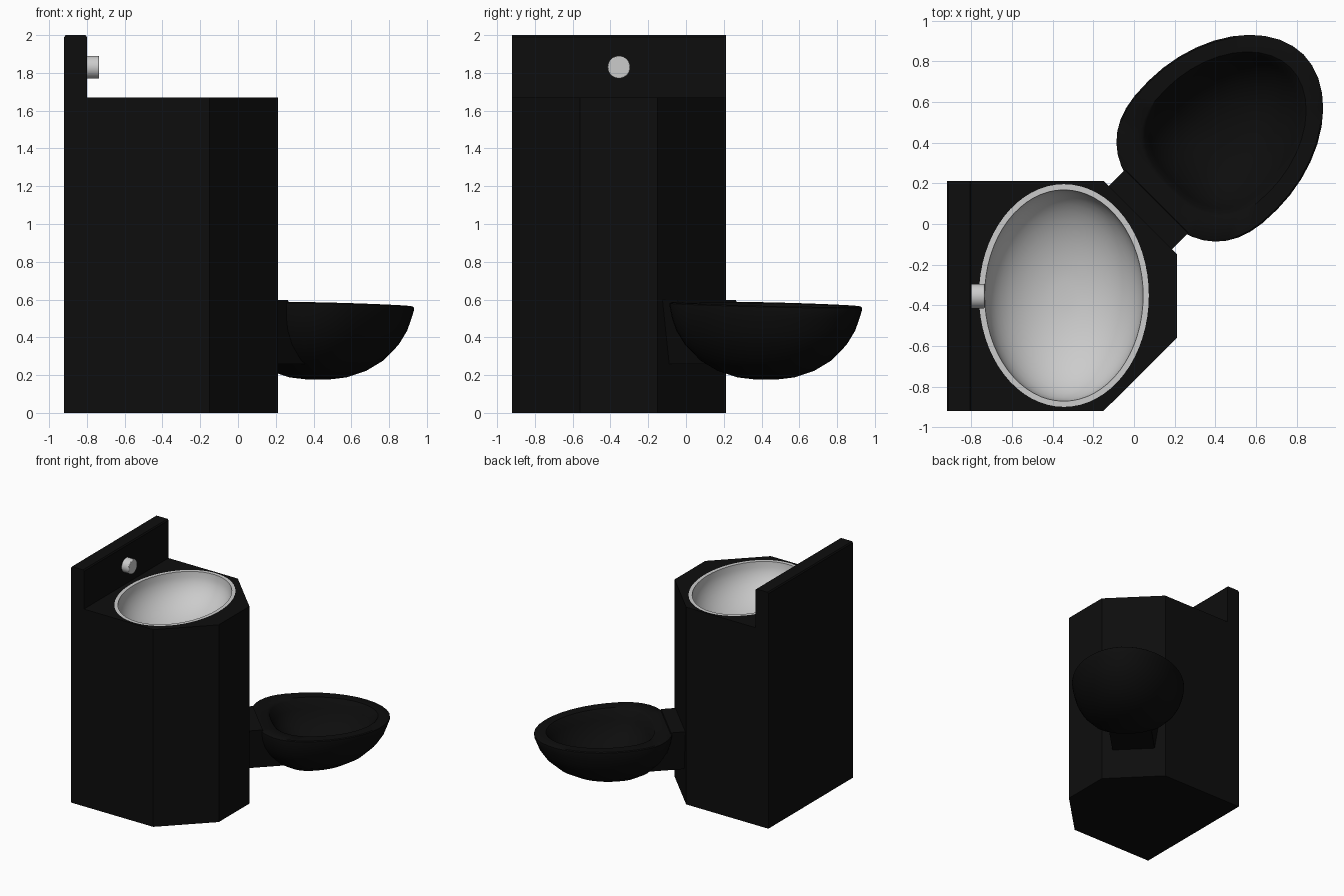
import bpy, bmesh
from math import cos, sin, pi, sqrt
from mathutils import Vector

if "Cube" in bpy.data.objects:
    bpy.data.objects.remove(bpy.data.objects["Cube"])

dark = bpy.data.materials.new("dark_finish")
dark.diffuse_color = (0.004, 0.004, 0.004, 1)
dark.use_nodes = True
dark.node_tree.nodes["Principled BSDF"].inputs["Base Color"].default_value = dark.diffuse_color


def finish(name, bm, mat=None, angle=None):
    me = bpy.data.meshes.new(name)
    bm.to_mesh(me)
    bm.free()
    ob = bpy.data.objects.new(name, me)
    bpy.context.collection.objects.link(ob)
    if mat:
        me.materials.append(mat)
    if angle:
        bpy.ops.object.select_all(action='DESELECT')
        ob.select_set(True)
        bpy.context.view_layer.objects.active = ob
        bpy.ops.object.shade_smooth_by_angle(angle=angle)
    return ob


def loft(name, rings, mat=None, start_cap=False, angle=0.7):
    """Skin a list of closed rings and cap the end (and optionally the start)."""
    bm = bmesh.new()
    rows = [[bm.verts.new(p) for p in r] for r in rings]
    n = len(rows[0])
    for a, b in zip(rows, rows[1:]):
        for j in range(n):
            k = (j + 1) % n
            bm.faces.new((a[j], a[k], b[k], b[j]))
    bm.faces.new(rows[-1])
    if start_cap:
        bm.faces.new(rows[0][::-1])
    return finish(name, bm, mat, angle)


def ellipse(grow, scale, z, n=64):
    return [Vector((-0.345 + (0.39 + grow) * scale * cos(2 * pi * i / n),
                    -0.352 + (0.52 + grow) * scale * sin(2 * pi * i / n), z))
            for i in range(n)]


def diag(a, b, z):
    """Point a along and b across the diagonal axis of the bowl."""
    return Vector(((a - b) / sqrt(2), (a + b) / sqrt(2), z))


# cabinet: clipped-corner column with an oval hole in its deck
H = 1.67
LIP = 0.028
plan = [(-0.80, -0.92), (-0.15, -0.92), (0.212, -0.56), (0.212, -0.15),
        (-0.15, 0.212), (-0.80, 0.212)]
bm = bmesh.new()
low = [bm.verts.new((x, y, 0)) for x, y in plan]
top = [bm.verts.new((x, y, H)) for x, y in plan]
bm.faces.new(low[::-1])
for i in range(5):
    bm.faces.new((low[i], low[i + 1], top[i + 1], top[i]))
hole = [bm.verts.new(p) for p in ellipse(LIP, 1, H)]
edges = []
for ring in (top, hole):
    for i in range(len(ring)):
        pair = (ring[i], ring[(i + 1) % len(ring)])
        edges.append(bm.edges.get(pair) or bm.edges.new(pair))
bmesh.ops.triangle_fill(bm, use_beauty=True, edges=edges, normal=(0, 0, 1))
bm.normal_update()
for f in bm.faces:
    if f.calc_center_median().z > H - 0.001 and f.normal.z < 0:
        f.normal_flip()
finish("cabinet", bm, dark)

# backsplash: tall panel with slightly eased top edges
prof = [(-0.92, 0), (-0.80, 0), (-0.80, 1.99), (-0.808, 2.0),
        (-0.912, 2.0), (-0.92, 1.99)]
loft("backsplash", [[Vector((x, y, z)) for x, z in prof] for y in (-0.92, 0.212)],
     dark, True, None)
for f in bpy.data.objects["backsplash"].data.polygons:
    f.use_smooth = False
me = bpy.data.objects["backsplash"].data
bm = bmesh.new()
bm.from_mesh(me)
bmesh.ops.recalc_face_normals(bm, faces=bm.faces)
bm.to_mesh(me)
bm.free()

# wash basin: flat lip and a rounded oval hollow
rings = [ellipse(LIP, 1, H), ellipse(0, 1, H)]
for i in range(1, 12):
    t = i / 12 * pi / 2
    rings.append(ellipse(0, cos(t), H - 0.008 - 0.30 * sin(t)))
loft("wash_basin", rings)

# push button on the backsplash
bpy.ops.mesh.primitive_cylinder_add(vertices=32, radius=0.06, depth=0.07,
                                    location=(-0.77, -0.355, 1.83),
                                    rotation=(0, pi / 2, 0))
button = bpy.context.object
button.name = "push_button"
bevel = button.modifiers.new("soft_edge", 'BEVEL')
bevel.width = 0.005
bevel.segments = 2
bpy.ops.object.shade_smooth_by_angle(angle=0.6)


# toilet bowl: egg-shaped rings from the underside, over the rim, into the hollow
def egg(scale, z, shift=0.0, tilt=0.0, n=40):
    ring = []
    for i in range(n):
        c, s = cos(2 * pi * i / n), sin(2 * pi * i / n)
        e, length = (2 / 1.95, 0.63) if c > 0 else (2 / 2.6, 0.43)
        a = length * abs(c) ** e * (1 if c > 0 else -1)
        b = 0.448 * abs(s) ** e * (1 if s > 0 else -1)
        a = 0.55 * scale + 0.6 * (1 - scale) + a * scale + shift
        ring.append(diag(a, b * scale, z - tilt * (a - 0.15)))
    return ring


outer = [(0.1, 0.176), (0.3, 0.188), (0.5, 0.222), (0.68, 0.277), (0.84, 0.36),
         (0.93, 0.435), (0.975, 0.5)]
rings = [egg(s, z) for s, z in outer]
rings += [egg(s, z, d, 0.027) for s, z, d in
          [(1, 0.565, 0), (1, 0.582, 0), (0.985, 0.588, 0), (0.80, 0.586, 0.025),
           (0.77, 0.572, 0.03)]]
rings += [egg(s, z, 0.03) for s, z in
          [(0.72, 0.49), (0.63, 0.41), (0.48, 0.34), (0.3, 0.295), (0.1, 0.28)]]
loft("toilet_bowl", rings, dark, True)

# neck joining the bowl to the clipped cabinet face, narrowing downward
side = [(0.02, 0.26), (0.36, 0.26), (0.19, 0.5), (0.155, 0.598), (0.02, 0.598)]
neck = loft("bowl_neck", [[diag(a, s * (0.17 + 0.05 * (z - 0.26) / 0.338), z)
                           for a, z in side] for s in (1, -1)], dark, True, None)
bm = bmesh.new()
bm.from_mesh(neck.data)
bmesh.ops.recalc_face_normals(bm, faces=bm.faces)
bm.to_mesh(neck.data)
bm.free()
